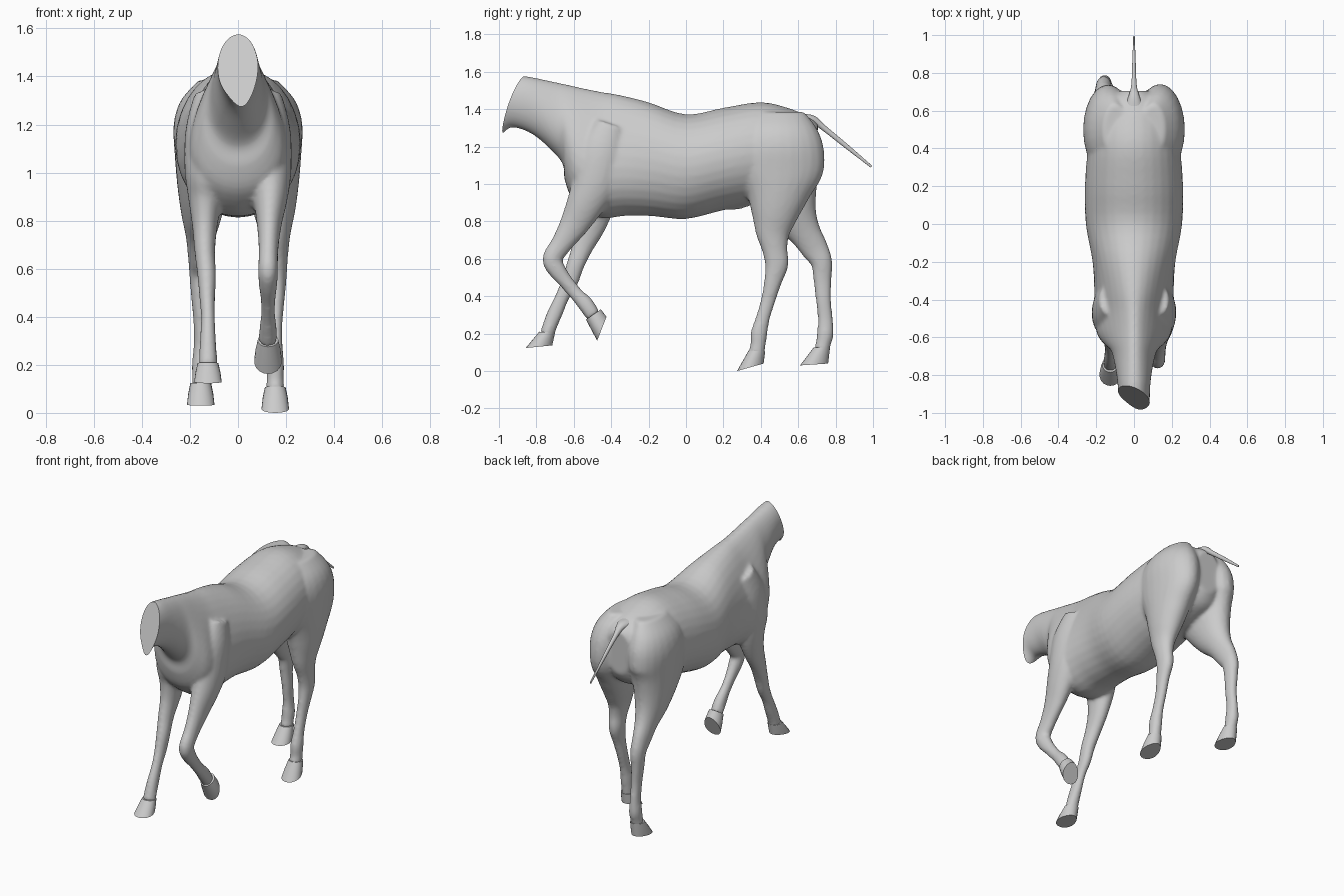
import bpy, bmesh, math
from mathutils import Vector

grey = bpy.data.materials.new("plain_grey")
grey.diffuse_color = (0.6, 0.6, 0.6, 1)


def smooth_rows(rows, steps=4):
    """Catmull-Rom interpolation of rows of section parameters."""
    out = []
    for i in range(len(rows) - 1):
        p0, p1, p2 = rows[max(i - 1, 0)], rows[i], rows[i + 1]
        p3 = rows[min(i + 2, len(rows) - 1)]
        for s in range(steps):
            t = s / steps
            out.append([0.5 * (2 * b + (c - a) * t + (2 * a - 5 * b + 4 * c - d) * t * t
                               + (3 * b - a - 3 * c + d) * t ** 3)
                        for a, b, c, d in zip(p0, p1, p2, p3)])
    return out + [list(rows[-1])]


def loft(bm, sections, n=24):
    """Sections: x, y/z of one end, y/z of the other end, half width, egg factor."""
    rings = []
    for x, ay, az, by, bz, w, k in sections:
        ring = []
        for i in range(n):
            t = math.tau * i / n
            s, c = math.sin(t), math.cos(t)
            ring.append(bm.verts.new((x + w * c * (1 - k * s),
                                      (ay + by) / 2 + s * (ay - by) / 2,
                                      (az + bz) / 2 + s * (az - bz) / 2)))
        rings.append(ring)
    faces = [bm.faces.new((p[i], p[(i + 1) % n], q[(i + 1) % n], q[i]))
             for p, q in zip(rings, rings[1:]) for i in range(n)]
    faces += [bm.faces.new(rings[0]), bm.faces.new(rings[-1])]
    bmesh.ops.recalc_face_normals(bm, faces=faces)


def tube(bm, path, grow=0.003):
    """Loft round a path of x, y, z, side radius, fore-and-aft radius."""
    rows, sections = smooth_rows(path), []
    for i, (x, y, z, rx, rn) in enumerate(rows):
        a, b = rows[max(i - 1, 0)], rows[min(i + 1, len(rows) - 1)]
        t = Vector((b[1] - a[1], b[2] - a[2])).normalized()
        ny, nz, r = -t.y, t.x, rn + grow
        sections.append((x, y + ny * r, z + nz * r, y - ny * r, z - nz * r, rx + grow, 0))
    loft(bm, sections)


def make(name, bm):
    me = bpy.data.meshes.new(name)
    bm.to_mesh(me)
    bm.free()
    me.materials.append(grey)
    ob = bpy.data.objects.new(name, me)
    bpy.context.collection.objects.link(ob)
    return ob


def shade(ob, angle):
    bpy.ops.object.select_all(action='DESELECT')
    ob.select_set(True)
    bpy.context.view_layer.objects.active = ob
    bpy.ops.object.shade_smooth_by_angle(angle=math.radians(angle))


# Trunk and neck: top y, z, bottom y, z, half width, egg factor
trunk = [
    (.705, 1.32, .70, 1.04, .09, 0), (.66, 1.357, .64, .96, .17, 0),
    (.55, 1.405, .5, .91, .23, 0), (.4, 1.437, .4, .90, .245, 0),
    (.2, 1.407, .2, .86, .26, 0), (0, 1.372, 0, .813, .255, 0),
    (-.2, 1.437, -.18, .828, .22, .1), (-.35, 1.475, -.32, .83, .205, .25),
    (-.45, 1.492, -.47, .82, .2, .35), (-.54, 1.51, -.60, .91, .185, .38),
    (-.62, 1.528, -.648, 1.02, .15, .3), (-.69, 1.543, -.66, 1.11, .118, .2),
    (-.77, 1.56, -.74, 1.2, .1, .1), (-.85, 1.575, -.82, 1.265, .088, 0),
    (-.92, 1.575, -.9, 1.298, .084, 0), (-.98, 1.56, -.955, 1.292, .084, -.1),
    (-1.06, 1.55, -1.05, 1.19, .084, -.2)]

shoulder = [(.13, -.40, 1.32, .05, .08), (.13, -.445, 1.18, .085, .125),
            (.13, -.48, 1.02, .09, .125)]
haunch = [(.10, .5, 1.385, .06, .13), (.125, .5, 1.3, .11, .195),
          (.135, .5, 1.2, .13, .232), (.14, .5, 1.07, .12, .232)]

raised_foreleg = shoulder + [
    (.135, -.535, .9, .07, .10), (.13, -.60, .78, .048, .075),
    (.127, -.665, .68, .038, .055), (.125, -.715, .60, .038, .05),
    (.125, -.69, .54, .036, .045), (.125, -.64, .475, .028, .036),
    (.125, -.585, .41, .026, .034), (.125, -.535, .355, .033, .04),
    (.125, -.495, .295, .035, .036)]
leading_foreleg = [(-r[0],) + r[1:] for r in shoulder] + [
    (-.135, -.48, .9, .07, .10), (-.138, -.505, .78, .05, .075),
    (-.138, -.55, .67, .04, .055), (-.13, -.59, .57, .036, .045),
    (-.128, -.62, .48, .03, .042), (-.125, -.66, .4, .026, .035),
    (-.125, -.70, .31, .03, .038), (-.125, -.725, .25, .034, .036),
    (-.125, -.745, .19, .036, .036)]
leading_hindleg = haunch + [
    (.145, .49, .95, .105, .17), (.15, .475, .84, .085, .125),
    (.155, .465, .74, .06, .09), (.16, .475, .65, .045, .065),
    (.16, .485, .57, .04, .06), (.16, .465, .48, .032, .045),
    (.155, .44, .38, .028, .036), (.155, .41, .28, .028, .035),
    (.155, .39, .2, .034, .042), (.155, .385, .14, .033, .038),
    (.155, .375, .09, .036, .04)]
trailing_hindleg = [(-r[0],) + r[1:] for r in haunch] + [
    (-.145, .53, .95, .105, .18), (-.15, .575, .84, .085, .13),
    (-.155, .635, .74, .06, .085), (-.16, .69, .65, .045, .07),
    (-.16, .725, .58, .04, .055), (-.16, .73, .48, .032, .045),
    (-.155, .735, .38, .028, .038), (-.155, .745, .28, .027, .037),
    (-.155, .745, .2, .034, .042), (-.155, .735, .15, .033, .038),
    (-.155, .725, .11, .036, .038)]

# Body: all flesh parts fused into one smooth skin
bm = bmesh.new()
loft(bm, [[0] + r for r in smooth_rows(trunk)], 32)
for leg in (raised_foreleg, leading_foreleg, leading_hindleg, trailing_hindleg):
    tube(bm, leg)
tube(bm, [(0, .22, .89, .03, .03), (0, .29, .905, .035, .035), (0, .35, .91, .02, .02)])
body = make("body", bm)
mod = body.modifiers.new("fuse", 'REMESH')
mod.mode, mod.voxel_size = 'VOXEL', 0.011
mod = body.modifiers.new("soften", 'SMOOTH')
mod.factor, mod.iterations = 0.5, 7
fused = bpy.data.meshes.new_from_object(
    body.evaluated_get(bpy.context.evaluated_depsgraph_get()))
body.modifiers.clear()
body.data = fused

# Flat slanted cut closing the neck
bm = bmesh.new()
bm.from_mesh(fused)
cut = bmesh.ops.bisect_plane(bm, geom=bm.verts[:] + bm.edges[:] + bm.faces[:],
                             plane_co=(0, -.865, 1.575), plane_no=(-.0137, -.0368, .0133),
                             clear_outer=True)
rim = [e for e in cut['geom_cut'] if isinstance(e, bmesh.types.BMEdge)]
bmesh.ops.contextual_create(bm, geom=rim)
bm.to_mesh(fused)
bm.free()
if not fused.materials:
    fused.materials.append(grey)
shade(body, 40)

# Hooves: x, toe y/z, heel y/z, coronet front y/z, coronet back y/z
hooves = {
    "raised_fore_hoof": (.125, -.475, .162, -.425, .29, -.535, .275, -.455, .33),
    "leading_fore_hoof": (-.125, -.857, .123, -.715, .137, -.785, .21, -.70, .205),
    "leading_hind_hoof": (.155, .273, 0, .415, .04, .335, .11, .423, .105),
    "trailing_hind_hoof": (-.155, .61, .03, .76, .04, .682, .125, .77, .125)}
for name, (x, ty, tz, hy, hz, fy, fz, by, bz) in hooves.items():
    bm = bmesh.new()
    loft(bm, [(x, ty, tz, hy, hz, .057, -.15),
              (x, (ty + fy) / 2, (tz + fz) / 2, (hy + by) / 2, (hz + bz) / 2, .052, -.1),
              (x, fy, fz, by, bz, .043, 0)], 20)
    shade(make(name, bm), 40)

# Tail: thin tapering dock
bm = bmesh.new()
tube(bm, [(0, .62, 1.345, .05, .03), (0, .68, 1.343, .028, .022), (0, .74, 1.297, .014, .015),
          (0, .86, 1.2, .009, .012), (0, .992, 1.092, .004, .006)], 0)
shade(make("tail", bm), 50)
